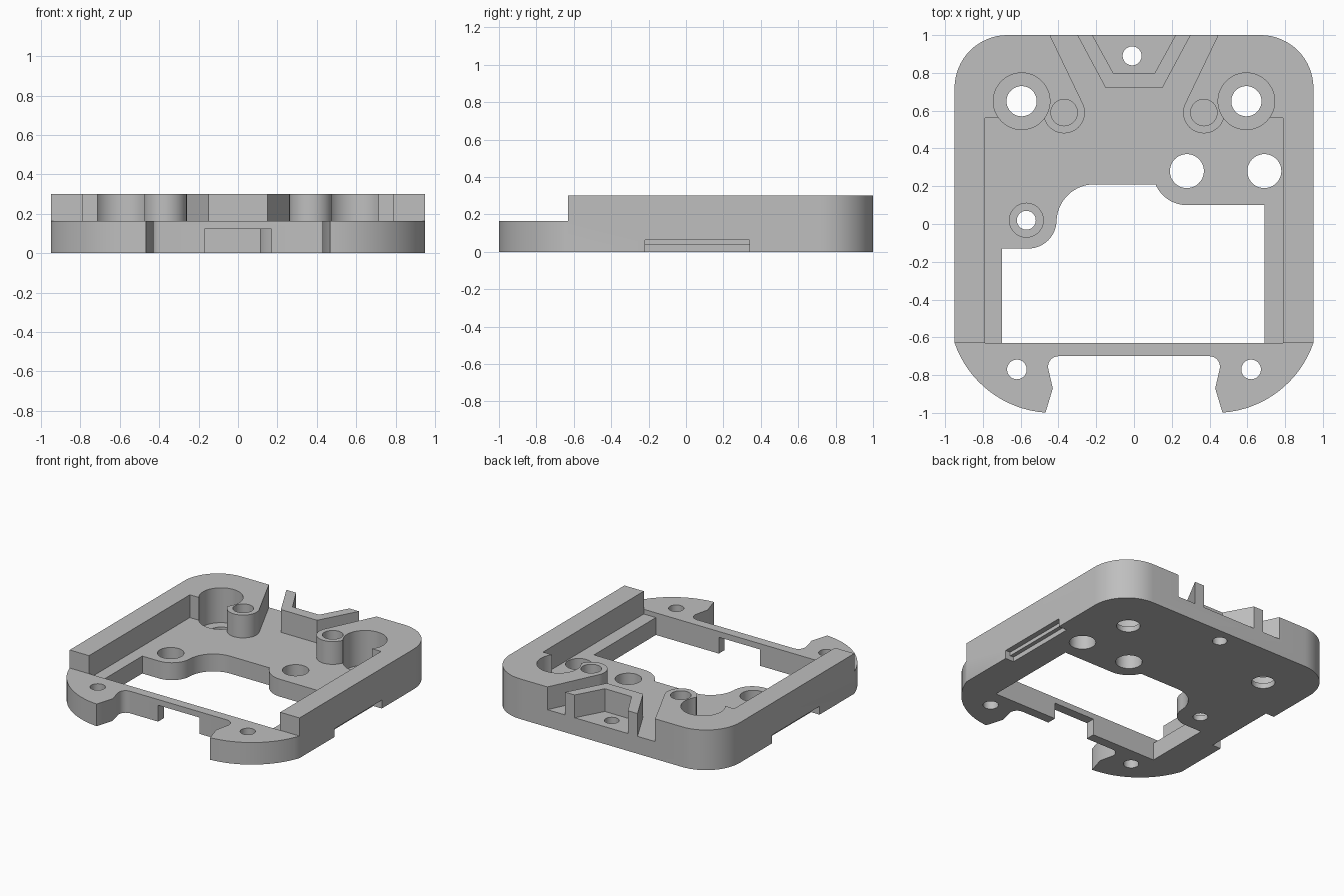
import bpy, bmesh
from math import cos, sin, radians

old = bpy.data.objects.get("Cube")
if old:
    bpy.data.objects.remove(old, do_unlink=True)

WALL, LIP, FLOOR, FLANGE = 0.3, 0.165, 0.13, 0.04
OVER, UNDER = 0.5, -0.2

grey = bpy.data.materials.new("plain grey")
grey.use_nodes = True
grey.diffuse_color = (0.52, 0.52, 0.52, 1)
grey.node_tree.nodes["Principled BSDF"].inputs["Base Color"].default_value = grey.diffuse_color


def arc(cx, cy, r, start, end, steps=16):
    """Points on an arc, angles in degrees."""
    angles = [radians(start + (end - start) * i / steps) for i in range(steps + 1)]
    return [(cx + r * cos(a), cy + r * sin(a)) for a in angles]


def mirrored(half):
    """Close a left-side profile with its reflection in x."""
    return half + [(-x, y) for x, y in reversed(half)]


def prism(name, outline, z0, z1):
    bm = bmesh.new()
    face = bm.faces.new([bm.verts.new((x, y, z0)) for x, y in outline])
    top = bmesh.ops.extrude_face_region(bm, geom=[face])["geom"]
    bmesh.ops.translate(bm, vec=(0, 0, z1 - z0),
                        verts=[v for v in top if isinstance(v, bmesh.types.BMVert)])
    bmesh.ops.recalc_face_normals(bm, faces=bm.faces)
    mesh = bpy.data.meshes.new(name)
    bm.to_mesh(mesh)
    bm.free()
    mesh.materials.append(grey)
    obj = bpy.data.objects.new(name, mesh)
    bpy.context.collection.objects.link(obj)
    return obj


def box(x0, x1, y0, y1):
    return [(x0, y0), (x1, y0), (x1, y1), (x0, y1)]


# Outer body: rounded back corners, curved front feet with a gap between
body = prism("mounting_frame", mirrored(
    [(-0.40, -0.70)]
    + arc(-0.40, -0.755, 0.055, 90, 190, 8)[1:]
    + [(-0.43, -0.87)]
    + arc(-0.43, -0.45, 0.55, 266, 199.2)
    + arc(-0.67, 0.72, 0.28, 180, 90)), 0, WALL)


def cut(outline, z0, z1):
    cutter = prism("cutter", outline, z0, z1)
    cutter.hide_render = True
    mod = body.modifiers.new("cut", 'BOOLEAN')
    mod.operation, mod.solver, mod.object = 'DIFFERENCE', 'EXACT', cutter
    bpy.context.view_layer.objects.active = body
    bpy.ops.object.modifier_apply(modifier=mod.name)
    mesh = cutter.data
    bpy.data.objects.remove(cutter, do_unlink=True)
    bpy.data.meshes.remove(mesh)


def drill(x, y, r, z0, z1):
    cut(arc(x, y, r, 0, 352.5, 47), z0, z1)


bpy.context.view_layer.update()

# Lowered front lip
cut(box(-1.2, 1.2, -1.2, -0.63), LIP, OVER)

# Inner tray, leaving corner blocks, posts and the back chevron
cut(mirrored(
    [(-0.79, -0.63), (-0.79, 0.56)]
    + arc(-0.37, 0.59, 0.11, 196, 387, 24)
    + [(-0.445, 1.0), (-0.445, 1.1), (-0.30, 1.1), (-0.30, 1.0), (-0.15, 0.72)]),
    FLOOR, OVER)
cut(mirrored([(-0.22, 1.1), (-0.22, 1.0), (-0.11, 0.80)]), FLOOR, OVER)

# Large opening through the floor
cut([(-0.70, -0.63), (-0.70, -0.13)]
    + arc(-0.56, 0.02, 0.15, 270, 360)
    + arc(-0.21, 0.01, 0.20, 176, 90)
    + arc(0.28, 0.28, 0.18, 203, 270)
    + [(0.69, 0.10), (0.69, -0.63)], UNDER, OVER)

# Notch under the front bar
cut(box(-0.17, 0.17, -0.75, -0.60), UNDER, 0.122)

# Matching holes and stepped side grooves
for s in (-1, 1):
    drill(s * 0.595, 0.65, 0.15, FLANGE, OVER)
    drill(s * 0.595, 0.65, 0.08, UNDER, OVER)
    drill(s * 0.37, 0.59, 0.07, 0.2, OVER)
    drill(s * 0.62, -0.77, 0.052, UNDER, OVER)
    for depth, height in ((0.07, 0.035), (0.04, 0.062)):
        inner, outer = sorted((s * (0.95 - depth), s * 1.1))
        cut(box(inner, outer, -0.22, 0.34), UNDER, height)

# Single holes in the floor
drill(0.28, 0.28, 0.09, UNDER, OVER)
drill(0.69, 0.28, 0.09, UNDER, OVER)
drill(-0.01, 0.89, 0.05, UNDER, OVER)
drill(-0.57, 0.02, 0.09, FLANGE, OVER)
drill(-0.57, 0.02, 0.05, UNDER, OVER)

# Smooth the curved walls, keep the edges crisp
bpy.ops.object.select_all(action='DESELECT')
body.select_set(True)
bpy.context.view_layer.objects.active = body
bpy.ops.object.shade_smooth_by_angle(angle=radians(30))
